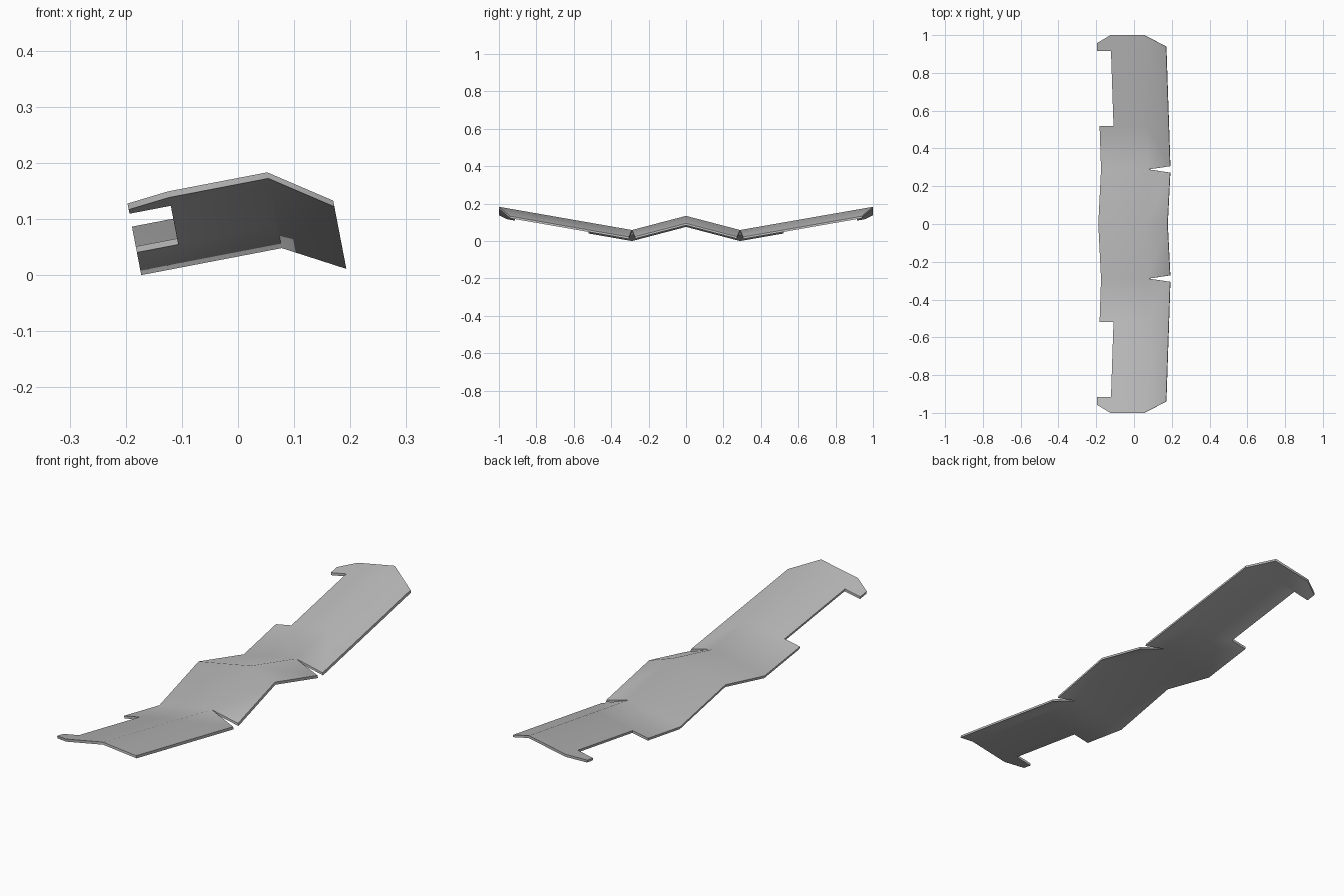
import bpy, bmesh, math
from mathutils import Matrix, Vector

cube = bpy.data.objects.get("Cube")
if cube:
    bpy.data.objects.remove(cube)

# Chord stations: rear edge, cut-out edge, ridge, front lip
REAR, CUT, RIDGE, LIP = -0.255, -0.18, 0.0, 0.106
FOLD, STEP, HOOK, TIP = 0.289, 0.52, 0.915, 1.0
THICK, LIP_DROP = 0.011, 0.061


def height(u, y):
    """Gull-wing bend along the span, with the front lip folded down."""
    y = abs(y)
    if y < FOLD:
        h = 0.077 * (1 - y / FOLD)
    else:
        h = 0.1265 * (y - FOLD) / (TIP - FOLD)
    return h - LIP_DROP * max(u, 0) / LIP


# Panels of one half, as (chord, span) outlines
panels = [
    # inner panel and its lip
    [(REAR, 0), (RIDGE, 0), (RIDGE, FOLD), (REAR, FOLD)],
    [(RIDGE, 0), (LIP, 0), (LIP, FOLD - 0.017), (RIDGE, FOLD)],
    # outer panel: root, middle beside the cut-out, hooked tip
    [(REAR, FOLD), (RIDGE, FOLD), (RIDGE, STEP), (CUT, STEP), (REAR, STEP)],
    [(CUT, STEP), (RIDGE, STEP), (RIDGE, HOOK), (CUT, HOOK)],
    [(CUT, HOOK), (RIDGE, HOOK), (RIDGE, TIP), (CUT, TIP),
     (REAR, 0.957), (REAR, HOOK)],
    # outer lip
    [(RIDGE, FOLD), (LIP, FOLD + 0.017), (LIP, 0.94), (RIDGE, TIP),
     (RIDGE, HOOK), (RIDGE, STEP)],
]

bm = bmesh.new()
for side in (1, -1):
    for outline in panels:
        ring = [bm.verts.new((u, side * y, height(u, y)))
                for u, y in outline[::side]]
        bm.faces.new(ring)
bmesh.ops.remove_doubles(bm, verts=bm.verts, dist=0.0005)

# Give the sheet its thickness
top = bmesh.ops.extrude_face_region(bm, geom=bm.faces[:], use_keep_orig=True)
moved = [v for v in top["geom"] if isinstance(v, bmesh.types.BMVert)]
bmesh.ops.translate(bm, verts=moved, vec=Vector((0, 0, THICK)))
bmesh.ops.recalc_face_normals(bm, faces=bm.faces)

# Pitch the whole sheet and set it on the ground
pitch = Matrix.Rotation(-math.radians(10.87), 4, 'Y')
bm.transform(Matrix.Translation((0.078, 0, 0.048)) @ pitch)

mesh = bpy.data.meshes.new("wing_panel")
bm.to_mesh(mesh)
bm.free()
wing = bpy.data.objects.new("wing_panel", mesh)
bpy.context.collection.objects.link(wing)

# Plain grey material
grey = bpy.data.materials.new("light_grey")
grey.use_nodes = True
colour = (0.5, 0.5, 0.5, 1)
grey.diffuse_color = colour
grey.node_tree.nodes["Principled BSDF"].inputs["Base Color"].default_value = colour
mesh.materials.append(grey)

# Smooth the bends, keep the rim sharp
bpy.ops.object.select_all(action='DESELECT')
wing.select_set(True)
bpy.context.view_layer.objects.active = wing
bpy.ops.object.shade_smooth_by_angle(angle=math.radians(45))
